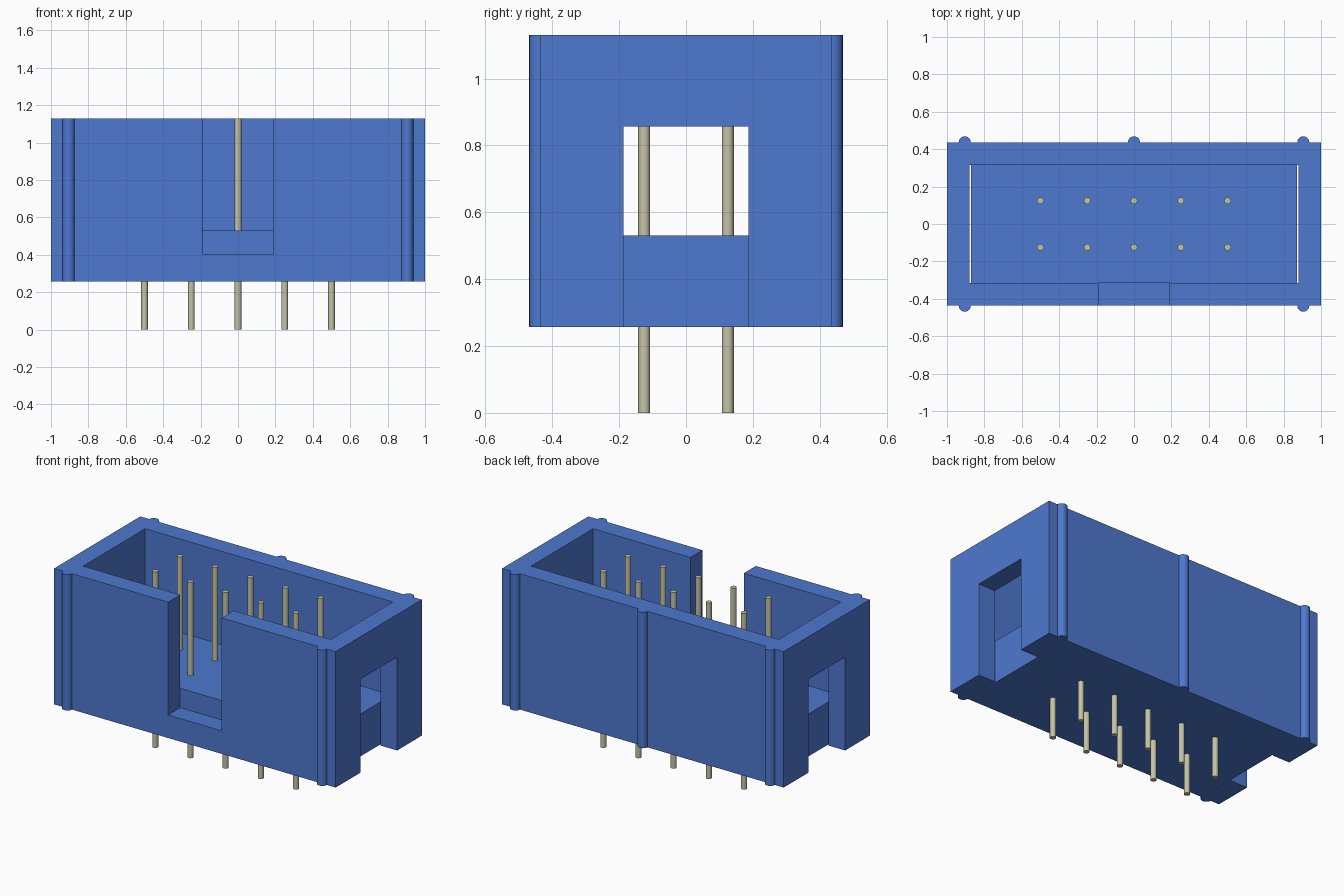
import bpy, bmesh, math

cube = bpy.data.objects.get("Cube")
if cube:
    bpy.data.objects.remove(cube, do_unlink=True)


def material(name, rgb):
    m = bpy.data.materials.new(name)
    m.use_nodes = True
    m.diffuse_color = (*rgb, 1)
    m.node_tree.nodes["Principled BSDF"].inputs["Base Color"].default_value = (*rgb, 1)
    return m


BLUE = material("blue plastic", (0.075, 0.19, 0.63))
METAL = material("pale metal", (0.55, 0.55, 0.39))

BASE, TOP, FLOOR = 0.257, 1.13, 0.53
HALF_Y = 0.437
INNER_X, INNER_Y = 0.88, 0.315


def prism(name, outline, z0, z1, mat, smooth=False):
    """Extrude a counter-clockwise outline from z0 up to z1."""
    bm = bmesh.new()
    low = [bm.verts.new((x, y, z0)) for x, y in outline]
    high = [bm.verts.new((x, y, z1)) for x, y in outline]
    bm.faces.new(low[::-1])
    bm.faces.new(high)
    n = len(outline)
    for i in range(n):
        j = (i + 1) % n
        bm.faces.new((low[i], low[j], high[j], high[i]))
    mesh = bpy.data.meshes.new(name)
    bm.to_mesh(mesh)
    bm.free()
    mesh.materials.append(mat)
    obj = bpy.data.objects.new(name, mesh)
    bpy.context.collection.objects.link(obj)
    if smooth:
        select(obj)
        bpy.ops.object.shade_smooth_by_angle(angle=math.radians(40))
    return obj


def select(obj):
    bpy.ops.object.select_all(action="DESELECT")
    obj.select_set(True)
    bpy.context.view_layer.objects.active = obj


def box(name, x0, x1, y0, y1, z0, z1):
    return prism(name, [(x0, y0), (x1, y0), (x1, y1), (x0, y1)], z0, z1, BLUE)


def arc(cx, cy, r, start, sweep, count):
    return [(cx + r * math.cos(start + sweep * i / count),
             cy + r * math.sin(start + sweep * i / count)) for i in range(count + 1)]


def cut(target, cutter):
    cutter.hide_render = True
    mod = target.modifiers.new("cut", "BOOLEAN")
    mod.operation = "DIFFERENCE"
    mod.solver = "EXACT"
    mod.object = cutter
    select(target)
    bpy.ops.object.modifier_apply(modifier=mod.name)
    bpy.data.objects.remove(cutter, do_unlink=True)


# Outer shroud: walls, end openings and the keying notch in the front wall
shroud = box("shroud", -1, 1, -HALF_Y, HALF_Y, BASE, TOP)
cut(shroud, box("cavity_cutter", -INNER_X, INNER_X, -INNER_Y, INNER_Y, 0, 2))
cut(shroud, box("end_slot_cutter", -2, 2, -0.187, 0.187, 0, 0.857))
cut(shroud, box("key_notch_cutter", -0.19, 0.19, -1, -0.2, 0.405, 2))

# Inner floor block that holds the pins
box("pin_block", -0.872, 0.872, -INNER_Y, INNER_Y, BASE, FLOOR)

# Half-round ribs on the long walls
for side, label, xs in ((-1, "front", (-0.905, 0.905)), (1, "back", (-0.905, 0, 0.905))):
    for i, x in enumerate(xs):
        start = 0 if side > 0 else math.pi
        outline = arc(x, side * HALF_Y, 0.032, start, math.pi, 12)
        prism(f"{label}_rib_{i + 1}", outline, BASE, TOP, BLUE, smooth=True)

# Two rows of five contact pins
for y, label in ((-0.125, "front"), (0.125, "back")):
    for i in range(5):
        outline = arc((i - 2) * 0.25, y, 0.018, 0, math.tau, 16)[:-1]
        prism(f"{label}_pin_{i + 1}", outline, 0, TOP, METAL, smooth=True)
